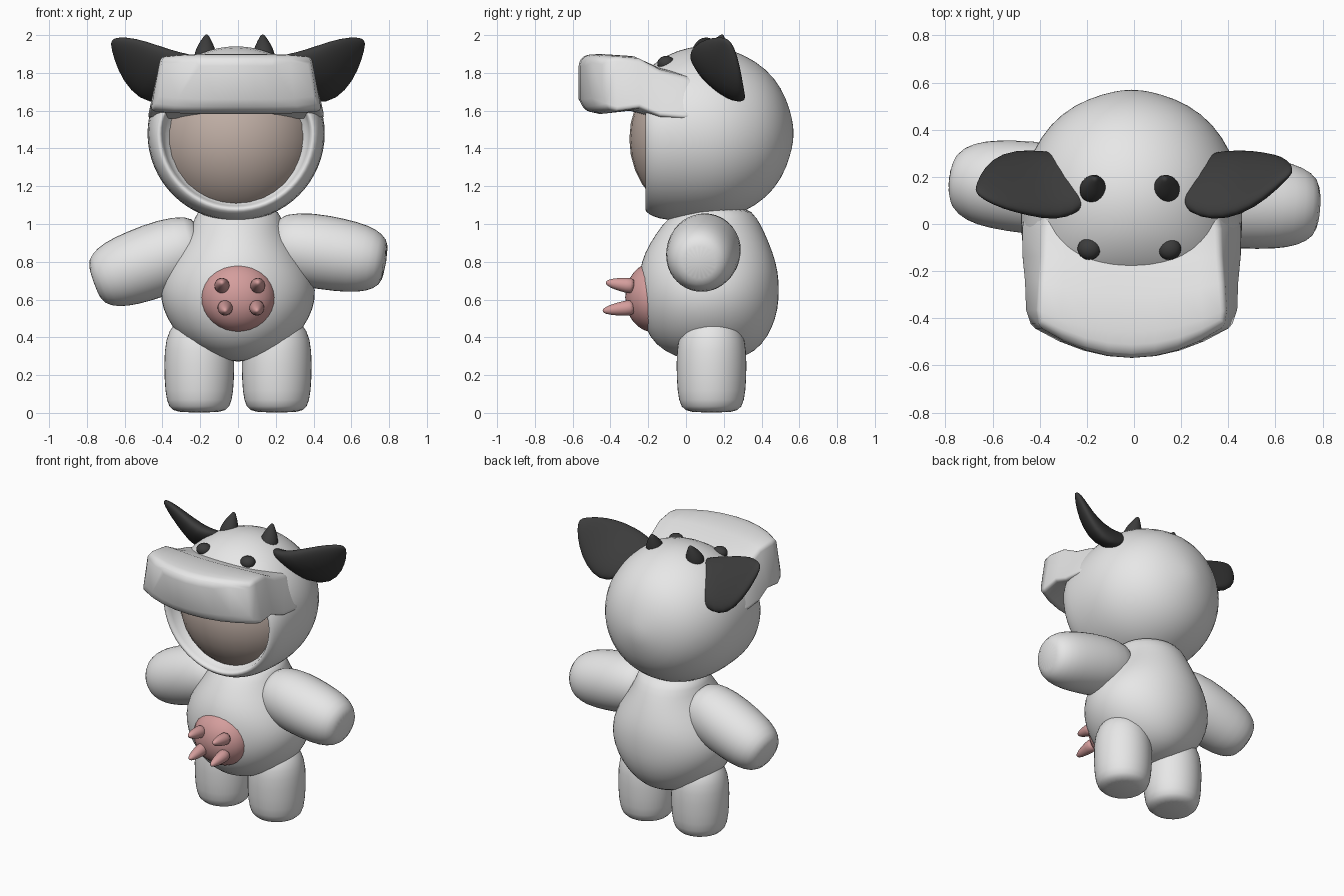
import bpy, bmesh, math
from mathutils import Vector as V

cube = bpy.data.objects.get("Cube")
if cube:
    bpy.data.objects.remove(cube)


def material(name, rgb, rough=0.7):
    m = bpy.data.materials.new(name)
    m.use_nodes = True
    m.diffuse_color = (*rgb, 1)
    bsdf = next(n for n in m.node_tree.nodes if n.type == 'BSDF_PRINCIPLED')
    bsdf.inputs["Base Color"].default_value = (*rgb, 1)
    bsdf.inputs["Roughness"].default_value = rough
    return m


WHITE = material("white_plush", (0.8, 0.8, 0.8))
BLACK = material("black_plush", (0.045, 0.045, 0.045))
PINK = material("pink", (0.66, 0.34, 0.335))
SKIN = material("skin", (0.53, 0.43, 0.38))


def finish(bm, name, mat, subsurf=1, angle=180):
    bmesh.ops.recalc_face_normals(bm, faces=bm.faces)
    me = bpy.data.meshes.new(name)
    bm.to_mesh(me)
    bm.free()
    ob = bpy.data.objects.new(name, me)
    bpy.context.collection.objects.link(ob)
    me.materials.append(mat)
    if subsurf:
        mod = ob.modifiers.new("smooth", 'SUBSURF')
        mod.levels = mod.render_levels = subsurf
    bpy.ops.object.select_all(action='DESELECT')
    ob.select_set(True)
    bpy.context.view_layer.objects.active = ob
    bpy.ops.object.shade_smooth_by_angle(angle=math.radians(angle))
    return ob


def ring(c, u, v, n=20):
    c, u, v = V(c), V(u), V(v)
    return [c + u * math.cos(2 * math.pi * i / n) + v * math.sin(2 * math.pi * i / n)
            for i in range(n)]


def skin_rings(bm, rings):
    rows = [[bm.verts.new(p) for p in r] for r in rings]
    n = len(rows[0])
    for a, b in zip(rows, rows[1:]):
        for i in range(n):
            j = (i + 1) % n
            bm.faces.new((a[i], a[j], b[j], b[i]))
    return rows


def loft(name, rings, mat, subsurf=1):
    bm = bmesh.new()
    rows = skin_rings(bm, rings)
    bm.faces.new(rows[0])
    bm.faces.new(rows[-1])
    return finish(bm, name, mat, subsurf)


def limb(name, a, b, stations, mat, n=20):
    """Round tube from a to b; stations are (fraction, radius)."""
    a, b = V(a), V(b)
    d = (b - a).normalized()
    u = d.orthogonal().normalized()
    v = d.cross(u)
    return loft(name, [ring(a.lerp(b, t), u * r, v * r, n) for t, r in stations], mat)


def ellipsoid(name, c, radii, mat, seg=32):
    bm = bmesh.new()
    bmesh.ops.create_uvsphere(bm, u_segments=seg, v_segments=seg // 2, radius=1)
    for v in bm.verts:
        v.co = V(c) + V([a * b for a, b in zip(v.co, radii)])
    return finish(bm, name, mat, 0)


# pear-shaped body: height, centre y, half width, half depth
BODY = [(.272, .13, .05, .06), (.295, .13, .15, .19), (.36, .12, .265, .285),
        (.45, .12, .35, .34), (.55, .12, .402, .37), (.65, .12, .417, .376),
        (.75, .12, .39, .37), (.85, .12, .33, .342), (.95, .13, .262, .29),
        (1.03, .14, .23, .24), (1.1, .16, .205, .16)]
loft("body", [ring((0, y, z), (rx, 0, 0), (0, ry, 0), 28) for z, y, rx, ry in BODY], WHITE)

# legs
LEG = [(0, .12), (.05, .165), (.2, .184), (.5, .19), (.74, .182), (.9, .14), (1, .05)]
for side, s in (("left", 1), ("right", -1)):
    limb(side + "_leg", (s * .205, .135, 0), (s * .205, .135, .53), LEG, WHITE)

# arms, posed slightly differently
ARM = [(0, .12), (.06, .17), (.3, .202), (.6, .197), (.8, .183), (.93, .15), (1, .1)]
limb("left_arm", (.18, .11, .895), (.785, .07, .795), ARM, WHITE)
limb("right_arm", (-.18, .13, .9), (-.765, .185, .69), ARM, WHITE)

# udder with four teats
ellipsoid("udder", (0, -.17, .612), (.198, .152, .185), PINK)
TEAT = [(0, .045), (.3, .042), (.7, .031), (.92, .018), (1, .006)]
for i, (x, z, tip, rise) in enumerate([(-.085, .67, -.425, .02), (.105, .67, -.425, .02),
                                       (-.068, .56, -.442, -.02), (.1, .56, -.442, -.02)]):
    limb(f"teat_{i + 1}", (x, -.27, z), (x, tip, z + rise), TEAT, PINK, 12)

# hood: turned about the front-back axis, ending in a rim around the face
HZ = 1.48
HOOD = [(.57, .03), (.553, .12), (.508, .24), (.425, .345), (.31, .418), (.2, .457),
        (.08, .47), (-.05, .466), (-.145, .455), (-.2, .43), (-.222, .405),
        (-.205, .385), (-.06, .375)]
rings = []
for y, r in HOOD:
    pts = ring((-.01, y, HZ), (r * 1.01, 0, 0), (0, 0, r), 32)
    for p in pts:
        if y < 0 and p.z > HZ:
            p.z = HZ + (p.z - HZ) * (1 + y)
    rings.append(pts)
loft("hood", rings, WHITE)
ellipsoid("face", (-.01, .1, 1.45), (.43, .4, .43), SKIN)

# broad snout over the face: y, bottom, top, half width at bottom and top
SNOUT = [(.22, 1.56, 1.7, .38, .3), (.1, 1.54, 1.765, .455, .345),
         (-.02, 1.545, 1.8, .472, .375), (-.15, 1.555, 1.83, .47, .38),
         (-.3, 1.6, 1.89, .458, .39), (-.46, 1.583, 1.9, .452, .4),
         (-.535, 1.6, 1.895, .435, .395), (-.568, 1.66, 1.86, .41, .38)]
N = 9
rings = []
for y, zb, zt, wb, wt in SNOUT:
    back = max(0, -y - .1) / .45 * .12
    row = []
    for z, w, sign in ((zt, wt, 1), (zb, wb, -1)):
        for i in range(N):
            u = sign * (2 * i / (N - 1) - 1)
            row.append((u * w - .01, y + back * u * u, z - sign * .015 * u ** 4))
    rings.append(row)
bm = bmesh.new()
rows = skin_rings(bm, rings)
for r in (rows[0], rows[-1]):
    for i in range(N - 1):
        bm.faces.new((r[i], r[i + 1], r[2 * N - 2 - i], r[2 * N - 1 - i]))
snout = finish(bm, "snout", WHITE, 0)
bev = snout.modifiers.new("soft_edges", 'BEVEL')
bev.width = .025
bev.segments = 3
bev.limit_method = 'ANGLE'
bev.angle_limit = math.radians(35)

# ears: leaf shapes, front edge high and rear edge low
for side, s, tip_y in (("left", 1, .22), ("right", -1, .14)):
    path = [(.24, .18, 1.79), (.28, .175, 1.775), (.39, .165, 1.77), (.5, .17, 1.825),
            (.59, (.17 + tip_y) / 2, 1.9), (.65, tip_y, 1.957), (.668, tip_y, 1.97)]
    halves = [(.11, .05), (.175, .075), (.21, .075), (.19, .058), (.13, .04),
              (.05, .022), (.012, .006)]
    w = V((s * .35, .69, -.64)).normalized()
    n = V((s * -.5, .7, .5)).normalized()
    loft(side + "_ear", [ring((s * x, y, z), w * a, n * b, 20)
                         for (x, y, z), (a, b) in zip(path, halves)], BLACK)

# horns and the two eye buttons on the crown
HORN = [(0, .06), (.3, .062), (.6, .046), (.88, .02), (1, .008)]
for side, s in (("left", 1), ("right", -1)):
    limb(side + "_horn", (s * .157 - .018, .13, 1.85), (s * .148 - .018, .195, 2.003),
         HORN, BLACK, 14)
    ellipsoid(side + "_eye", (s * .17 - .02, -.105, 1.85), (.05, .047, .04), BLACK, 20)
